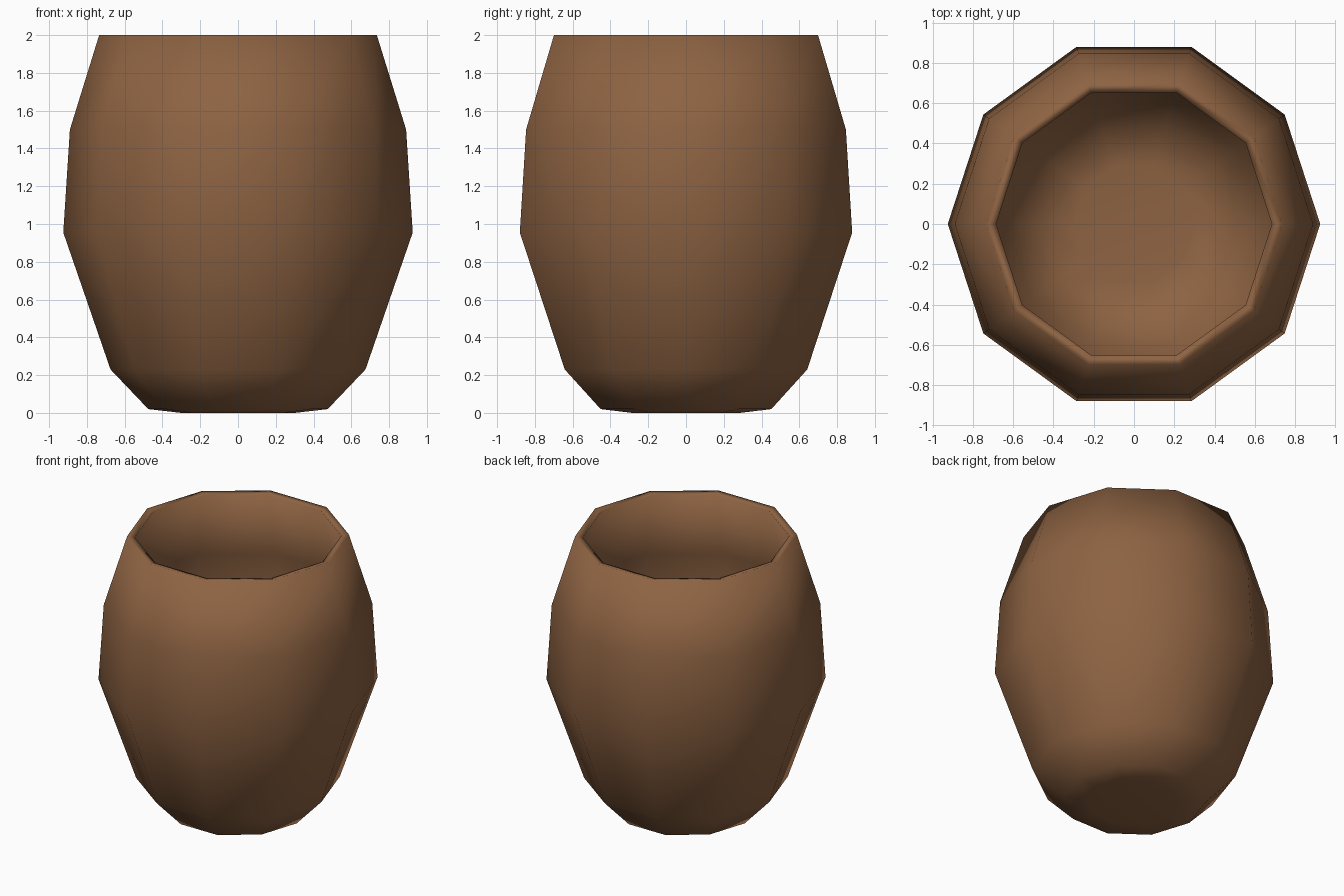
import bpy, bmesh, math

if "Cube" in bpy.data.objects:
    bpy.data.objects.remove(bpy.data.objects["Cube"])

SIDES = 10

clay = bpy.data.materials.new("brown clay")
clay.diffuse_color = (0.27, 0.125, 0.055, 1)
clay.use_nodes = True
clay.node_tree.nodes["Principled BSDF"].inputs["Base Color"].default_value = clay.diffuse_color

# Profile (radius, height): underside, outer wall, rim, inner wall, inner floor
profile = [(0.30, 0.0), (0.475, 0.02), (0.675, 0.23), (0.925, 0.955),
           (0.89, 1.5), (0.735, 2.0),
           (0.685, 1.99), (0.84, 1.49), (0.872, 0.96),
           (0.63, 0.255), (0.455, 0.07), (0.30, 0.05)]

# Cup body: lathe the profile around z with ten sides
bm = bmesh.new()
rings = []
for r, z in profile:
    rings.append([bm.verts.new((r * math.cos(math.tau * i / SIDES),
                                r * math.sin(math.tau * i / SIDES), z))
                  for i in range(SIDES)])
for low, high in zip(rings, rings[1:]):
    for i in range(SIDES):
        j = (i + 1) % SIDES
        bm.faces.new((low[i], low[j], high[j], high[i]))

# Close the underside and the inner floor
bm.faces.new(list(reversed(rings[0])))
bm.faces.new(rings[-1])
bmesh.ops.recalc_face_normals(bm, faces=bm.faces)
for f in bm.faces:
    f.smooth = True

mesh = bpy.data.meshes.new("cup")
bm.to_mesh(mesh)
bm.free()
mesh.materials.append(clay)
cup = bpy.data.objects.new("cup", mesh)
bpy.context.collection.objects.link(cup)
